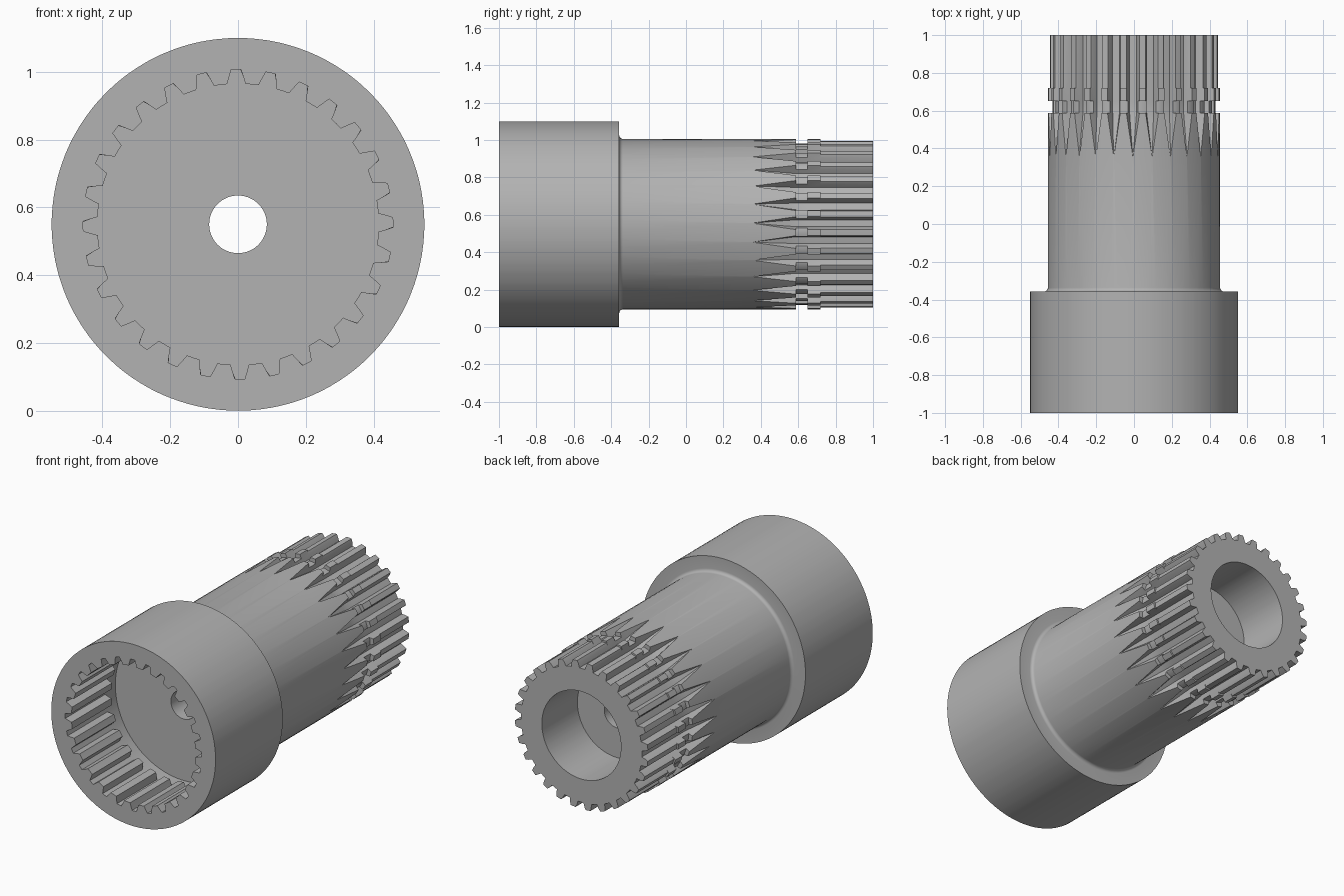
import bpy, bmesh, math

cube = bpy.data.objects.get("Cube")
if cube:
    bpy.data.objects.remove(cube, do_unlink=True)

TEETH = 28
AXIS_Z = 0.55
PHASE = math.radians(90.7)
STEP = 2 * math.pi / TEETH

steel = bpy.data.materials.new("grey_steel")
steel.use_nodes = True
GREY = (0.45, 0.45, 0.45, 1)
steel.diffuse_color = GREY
steel.node_tree.nodes["Principled BSDF"].inputs["Base Color"].default_value = GREY


def ring(bm, y, groove_r, land_r, a=0.125, b=0.25, limit=9):
    """Loop round the axis: groove floor half width a, groove mouth half width b (in tooth pitches)."""
    mid = (a + b) / 2
    mid_r = (groove_r + land_r) / 2
    shape = [(-b, land_r), (-mid, mid_r), (-a, groove_r), (0, groove_r),
             (a, groove_r), (mid, mid_r), (b, land_r), (0.5, land_r)]
    verts = []
    for i in range(TEETH):
        for offset, r in shape:
            r = min(r, limit)
            t = PHASE + (i + offset) * STEP
            verts.append(bm.verts.new((r * math.cos(t), y, AXIS_Z + r * math.sin(t))))
    return verts


def circle(bm, y, r):
    return ring(bm, y, r, r)


def bridge(bm, one, two):
    n = len(one)
    for i in range(n):
        j = (i + 1) % n
        bm.faces.new((one[i], one[j], two[j], two[i]))


bm = bmesh.new()
loops = []

# Flange, fillet and plain shaft
loops += [circle(bm, -1, 0.55), circle(bm, -0.357, 0.55)]
FILLET = 0.02
for k in range(6):
    t = k / 5 * math.pi / 2
    loops.append(circle(bm, -0.357 + FILLET * (1 - math.cos(t)),
                        0.456 + FILLET * (1 - math.sin(t))))

# Pointed run-out of the outer splines
ROOT, TIP = 0.405, 0.456
for k in range(6):
    t = k / 5
    loops.append(ring(bm, 0.36 + 0.228 * t, TIP - (TIP - ROOT) * t, TIP,
                      0.004 + 0.196 * t, 0.01 + 0.33 * t))

# Retaining groove, collar and splined end
for start, end, limit in [(0.588, 0.65, 0.432), (0.65, 0.72, TIP), (0.72, 1, 0.446)]:
    for y in (start, end):
        loops.append(ring(bm, y, ROOT, TIP, 0.2, 0.34, limit))

# Rear bore and through hole
loops += [circle(bm, 1, 0.265), circle(bm, 0.66, 0.265),
          circle(bm, 0.66, 0.085), circle(bm, -0.52, 0.085)]

# Front socket with relief and inner splines
SOCKET, CREST = 0.457, 0.415
loops += [circle(bm, -0.52, SOCKET), circle(bm, -0.62, SOCKET)]
for y in (-0.62, -1):
    loops.append(ring(bm, y, SOCKET, CREST, 0.14, 0.29))

for i, loop in enumerate(loops):
    bridge(bm, loop, loops[(i + 1) % len(loops)])

bmesh.ops.remove_doubles(bm, verts=bm.verts, dist=0.00002)
bmesh.ops.recalc_face_normals(bm, faces=bm.faces)
mesh = bpy.data.meshes.new("splined_shaft_adapter")
bm.to_mesh(mesh)
bm.free()
mesh.materials.append(steel)

shaft = bpy.data.objects.new("splined_shaft_adapter", mesh)
bpy.context.collection.objects.link(shaft)
bpy.context.view_layer.objects.active = shaft
shaft.select_set(True)
bpy.ops.object.shade_smooth_by_angle(angle=math.radians(25))
